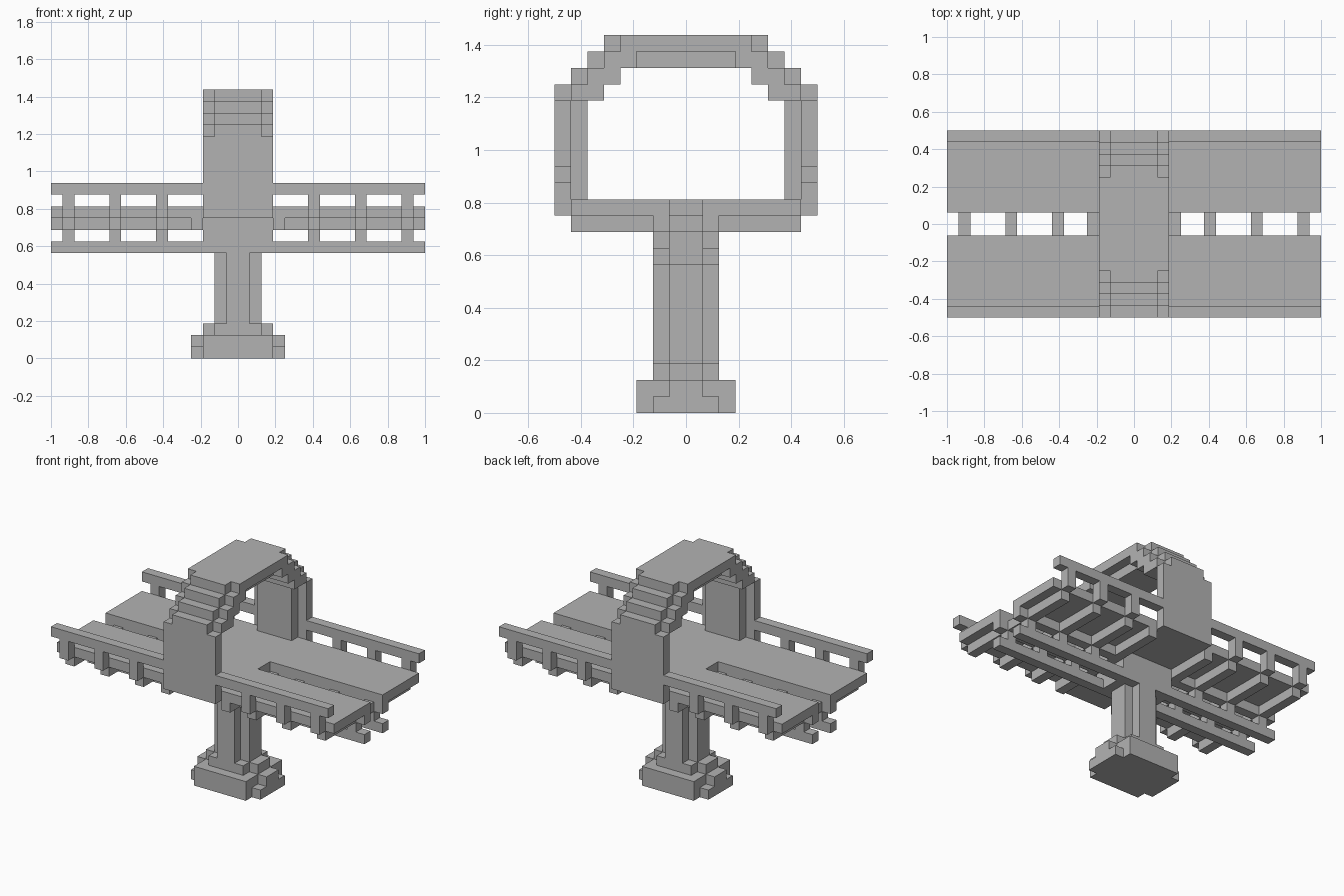
import bpy, bmesh
from mathutils import Vector

cube = bpy.data.objects.get("Cube")
if cube:
    bpy.data.objects.remove(cube, do_unlink=True)

U = 1 / 16  # block size

stone = bpy.data.materials.new("grey_stone")
stone.use_nodes = True
GREY = (0.45, 0.45, 0.45, 1)
stone.diffuse_color = GREY
stone.node_tree.nodes["Principled BSDF"].inputs["Base Color"].default_value = GREY

parts = {}    # part name -> block cells
taken = set()  # every block cell in the model


def block(part, x, y, z):
    """Fill a box of cells; x, y and z are (start, end) in blocks."""
    cells = {(i, j, k) for i in range(*x) for j in range(*y) for k in range(*z)}
    parts.setdefault(part, set()).update(cells - taken)
    taken.update(cells)


def centred(part, half_x, half_y, z):
    block(part, (-half_x, half_x), (-half_y, half_y), z)


def mirrored(part, x, y, z):
    """Box repeated in all four quadrants."""
    for xs in (x, (-x[1], -x[0])):
        for ys in (y, (-y[1], -y[0])):
            block(part, xs, ys, z)


# stepped foot
centred("foot", 4, 2, (0, 1))
centred("foot", 4, 1, (1, 2))
centred("foot", 3, 3, (0, 2))
centred("foot_collar", 3, 1, (2, 3))
centred("foot_collar", 2, 2, (2, 3))

# cross-shaped column and its head
centred("column", 2, 1, (3, 12))
centred("column", 1, 2, (3, 12))
centred("column_head", 3, 1, (9, 12))

# deck with a slot along the middle on each side of the arch
centred("deck_centre", 3, 7, (12, 13))
mirrored("deck_planks", (3, 16), (1, 7), (12, 13))

# two trusses under the deck
mirrored("truss_bottom_chords", (0, 16), (1, 2), (9, 10))
mirrored("truss_top_chords", (0, 16), (1, 2), (11, 12))
mirrored("truss_posts", (0, 3), (1, 2), (10, 11))
mirrored("cross_beams", (3, 4), (0, 7), (11, 12))

# cross beams, truss posts and railing posts share one spacing
for x in (6, 10, 14):
    bay = (x, x + 1)
    mirrored("cross_beams", bay, (0, 7), (11, 12))
    mirrored("truss_posts", bay, (1, 2), (10, 11))
    mirrored("railing_posts", bay, (7, 8), (12, 14))
mirrored("railings", (3, 16), (7, 8), (14, 15))

# arch legs: wide outer panel, narrower inner pier
mirrored("arch_legs", (0, 3), (7, 8), (12, 19))
mirrored("arch_legs", (0, 2), (6, 7), (13, 19))

# stepped arch shoulders: core reaches one block beyond the side ribs
for step in range(3):
    z = (19 + step, 20 + step)
    mirrored("arch_shoulders", (0, 2), (5 - step, 8 - step), z)
    mirrored("arch_ribs", (2, 3), (5 - step, 7 - step), z)
centred("arch_crown", 2, 5, (22, 23))
centred("arch_crown", 2, 3, (21, 22))
centred("arch_crown", 3, 4, (22, 23))


def build(name, cells):
    """Make the outer faces of a set of cells and merge the flat ones."""
    bm = bmesh.new()
    for cell in sorted(cells):
        for axis in range(3):
            for side in (0, 1):
                near = list(cell)
                near[axis] += 2 * side - 1
                if tuple(near) in taken:
                    continue
                a, b = (axis + 1) % 3, (axis + 2) % 3
                corners = []
                for da, db in ((0, 0), (1, 0), (1, 1), (0, 1)):
                    p = Vector(cell)
                    p[axis] += side
                    p[a] += da
                    p[b] += db
                    corners.append(bm.verts.new(p * U))
                bm.faces.new(corners if side else corners[::-1])
    bmesh.ops.remove_doubles(bm, verts=bm.verts, dist=U / 100)
    bmesh.ops.dissolve_limit(bm, angle_limit=0.01, verts=bm.verts, edges=bm.edges)
    mesh = bpy.data.meshes.new(name)
    bm.to_mesh(mesh)
    bm.free()
    mesh.materials.append(stone)
    bpy.context.collection.objects.link(bpy.data.objects.new(name, mesh))


for name, cells in parts.items():
    build(name, cells)
